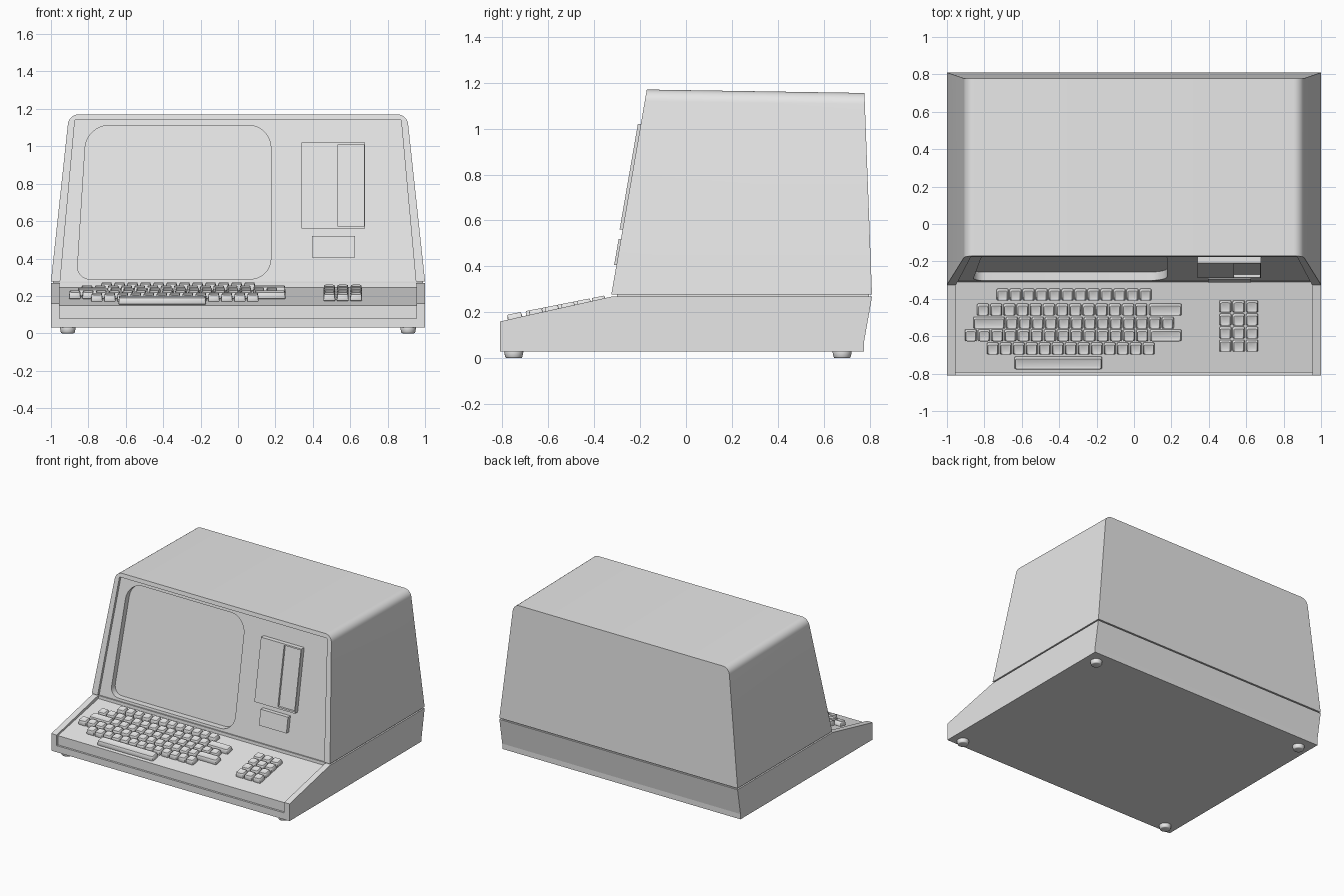
import bpy, bmesh, math
from mathutils import Matrix, Vector

if "Cube" in bpy.data.objects:
    bpy.data.objects.remove(bpy.data.objects["Cube"], do_unlink=True)

grey = bpy.data.materials.new("light_grey_plastic")
grey.use_nodes = True
grey.diffuse_color = (0.8, 0.8, 0.8, 1)
for node in grey.node_tree.nodes:
    if node.type == 'BSDF_PRINCIPLED':
        node.inputs["Base Color"].default_value = (0.8, 0.8, 0.8, 1)
        node.inputs["Roughness"].default_value = 0.6


def finish(name, bm):
    """Turn a bmesh into a linked object with the shared material."""
    bmesh.ops.recalc_face_normals(bm, faces=bm.faces)
    mesh = bpy.data.meshes.new(name)
    bm.to_mesh(mesh)
    bm.free()
    mesh.materials.append(grey)
    obj = bpy.data.objects.new(name, mesh)
    bpy.context.collection.objects.link(obj)
    return obj


def loft(name, outline, start, end):
    """Closed solid between two placements of the same outline."""
    bm = bmesh.new()
    a = [bm.verts.new(start(*p)) for p in outline]
    b = [bm.verts.new(end(*p)) for p in outline]
    bm.faces.new(a)
    bm.faces.new(b)
    n = len(a)
    for i in range(n):
        j = (i + 1) % n
        bm.faces.new((a[i], a[j], b[j], b[i]))
    return finish(name, bm)


def side_prism(name, outline, half):
    """Extrude a (y, z) profile across x."""
    return loft(name, outline, lambda y, z: (-half, y, z), lambda y, z: (half, y, z))


def front_y(z):
    return -0.325 + 0.173 * (z - 0.278)


def face_prism(name, outline, d0, d1):
    """Extrude an (x, z) outline through the sloping front."""
    return loft(name, outline, lambda x, z: (x, front_y(z) + d0, z),
                lambda x, z: (x, front_y(z) + d1, z))


def rect(x0, x1, z0, z1):
    return [(x0, z0), (x1, z0), (x1, z1), (x0, z1)]


def rounded(corners, radii, steps=8):
    """Round the corners of a polygon with short curves."""
    out = []
    n = len(corners)
    for i, r in enumerate(radii):
        c = Vector(corners[i])
        if r == 0:
            out.append(tuple(c))
            continue
        p = c + (Vector(corners[i - 1]) - c).normalized() * r
        q = c + (Vector(corners[(i + 1) % n]) - c).normalized() * r
        k = 0.55
        p2, q2 = p.lerp(c, k), q.lerp(c, k)
        for s in range(steps + 1):
            t = s / steps
            u = 1 - t
            out.append(tuple(u**3 * p + 3*u*u*t * p2 + 3*u*t*t * q2 + t**3 * q))
    return out


def cut(obj, cutter):
    mod = obj.modifiers.new("cut", 'BOOLEAN')
    mod.operation = 'DIFFERENCE'
    mod.solver = 'EXACT'
    mod.object = cutter
    apply(obj, mod)
    bpy.data.objects.remove(cutter, do_unlink=True)


def apply(obj, mod):
    bpy.context.view_layer.objects.active = obj
    bpy.ops.object.modifier_apply(modifier=mod.name)


def bevel(obj, width, segments):
    mod = obj.modifiers.new("bevel", 'BEVEL')
    mod.width = width
    mod.segments = segments
    mod.limit_method = 'ANGLE'
    mod.angle_limit = math.radians(35)
    apply(obj, mod)


def smooth(obj, angle=30):
    obj.data.shade_smooth()
    obj.data.set_sharp_from_angle(angle=math.radians(angle))


# Base with a sunken keyboard tray
base = side_prism("base", [(-0.81, 0.03), (-0.81, 0.16), (-0.325, 0.268),
                           (0.81, 0.268), (0.775, 0.07), (0.775, 0.03)], 1)
tray = side_prism("tray_cutter", [(-0.9, 0.08), (-0.795, 0.08), (-0.795, 0.15),
                                  (-0.31, 0.246), (-0.305, 0.3), (-0.9, 0.3)], 0.955)
cut(base, tray)

# Recessed seam between base and cabinet
side_prism("seam", [(-0.3, 0.26), (-0.3, 0.285), (0.798, 0.285), (0.798, 0.26)], 0.988)


# Cabinet, tapering upwards with rounded top edges
def back_point(x, z):
    t = (z - 0.278) / 0.892
    return (x, 0.81 - 0.033 * t, z - 0.015 * t)


cabinet = loft("cabinet",
               rounded([(-1, 0.278), (1, 0.278), (0.904, 1.17), (-0.904, 1.17)],
                       [0, 0, 0.05, 0.05]),
               lambda x, z: (x, front_y(z), z), back_point)

# Sunken front panel and screen opening
panel = [(-0.958, 0.2), (0.958, 0.2), (0.872, 1.14), (-0.872, 1.14)]
cut(cabinet, face_prism("panel_cutter", panel, -0.1, 0.02))
screen = rounded([(-0.862, 0.29), (0.176, 0.29), (0.176, 1.112), (-0.81, 1.112)],
                 [0.07, 0.11, 0.12, 0.12])
cut(cabinet, face_prism("screen_cutter", screen, -0.1, 0.065))
smooth(cabinet)

# Drive plate with a sunken slot, and the small plate below it
drive = face_prism("drive_plate", rect(0.34, 0.68, 0.56, 1.02), -0.013, 0.03)
cut(drive, face_prism("slot_cutter", rect(0.535, 0.673, 0.572, 1.01), -0.1, 0.003))
face_prism("small_plate", rect(0.395, 0.625, 0.405, 0.52), -0.01, 0.03)

# Keys
SLOPE = 0.198
DEPTH, HEIGHT, PITCH = 0.066, 0.038, 0.0685


def add_key(bm, x0, x1, y, depth=DEPTH):
    """A tapered keycap with a dished top, tilted with the tray."""
    z = 0.15 + SLOPE * (y + 0.795) + HEIGHT / 2
    place = (Matrix.Translation(((x0 + x1) / 2, y, z))
             @ Matrix.Rotation(math.atan(SLOPE), 4, 'X'))
    made = bmesh.ops.create_cube(bm, size=1)["verts"]
    top = [v for v in made if v.co.z > 0]
    face = next(f for f in top[0].link_faces if all(v in top for v in f.verts))
    for v in made:
        taper = 0.012 if v in top else 0
        v.co = Vector((v.co.x * (x1 - x0 - taper), v.co.y * (depth - taper), v.co.z * HEIGHT))
    bmesh.ops.inset_region(bm, faces=[face], thickness=0.012, depth=-0.004)
    bmesh.ops.transform(bm, matrix=place, verts=list({v for f in made for e in f.link_faces
                                                      for v in e.verts} | set(face.verts)))


def key_run(bm, x, y, count, pitch=PITCH):
    for i in range(count):
        add_key(bm, x + i * pitch, x + i * pitch + pitch - 0.005, y)


def key_group(name, bm):
    obj = finish(name, bm)
    bevel(obj, 0.006, 2)
    smooth(obj, 40)


rows = bmesh.new()
for x, y, count in ((-0.735, -0.38, 12), (-0.84, -0.46, 13), (-0.685, -0.53, 13),
                    (-0.905, -0.597, 14), (-0.787, -0.668, 13)):
    pitch = 0.0705 if count == 14 else 0.0705 if x == -0.84 else PITCH + 0.001
    key_run(rows, x, y, count, pitch)
for x0, x1, y in ((0.08, 0.255, -0.46), (-0.86, -0.69, -0.53), (0.085, 0.255, -0.597)):
    add_key(rows, x0, x1, y)
key_group("main_keys", rows)

space = bmesh.new()
add_key(space, -0.64, -0.17, -0.745, 0.07)
key_group("space_bar", space)

keypad = bmesh.new()
for row in range(4):
    key_run(keypad, 0.455, -0.443 - row * 0.07, 3, 0.0715)
key_group("number_pad", keypad)

# Feet
for side, x in (("right", -0.91), ("left", 0.91)):
    for end, y in (("front", -0.75), ("back", 0.68)):
        bm = bmesh.new()
        bmesh.ops.create_cone(bm, cap_ends=True, segments=24, radius1=0.036, radius2=0.043,
                              depth=0.032, matrix=Matrix.Translation((x, y, 0.016)))
        foot = finish(f"{end}_{side}_foot", bm)
        bevel(foot, 0.006, 2)
        smooth(foot, 40)
